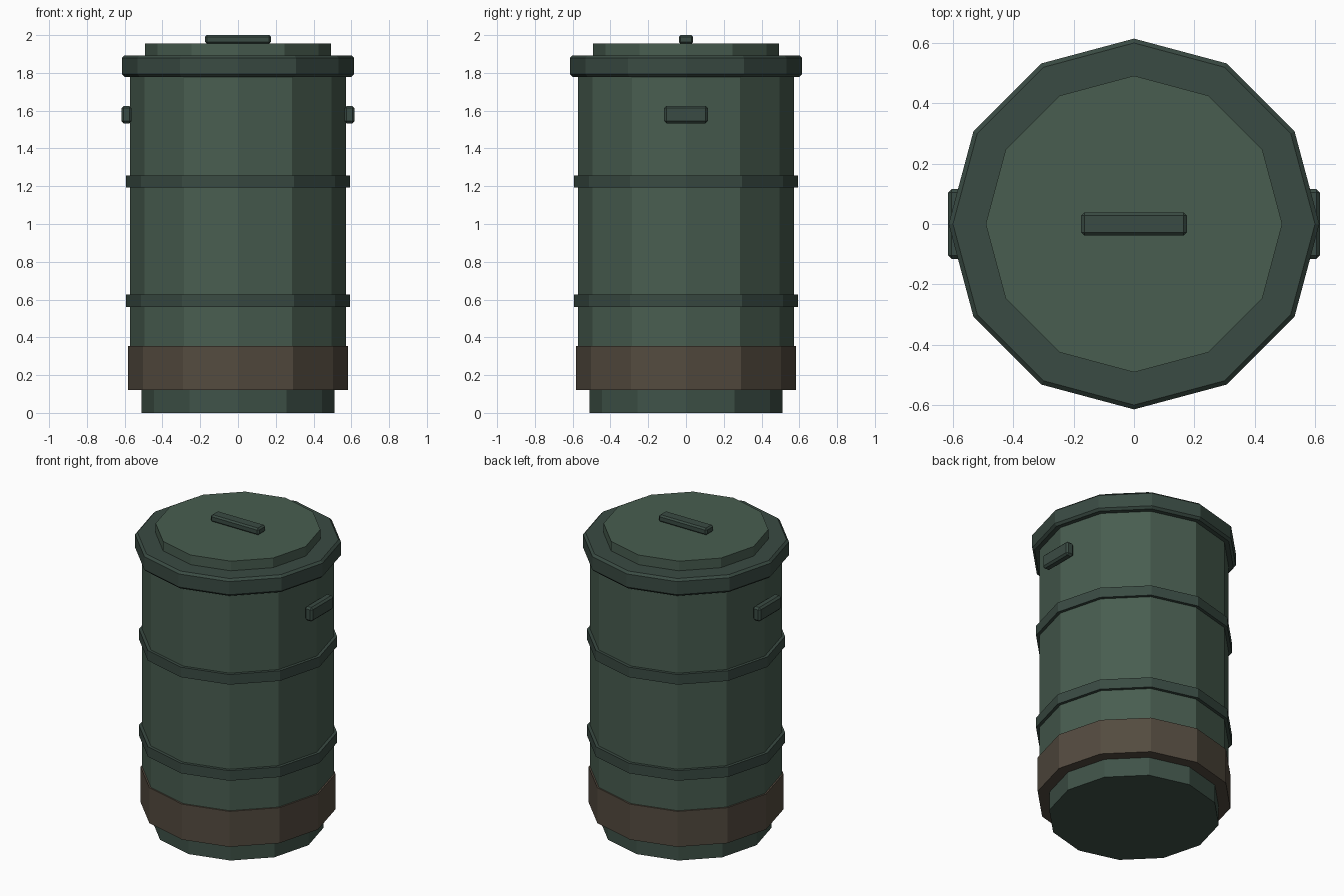
import bpy
import bmesh
from mathutils import Matrix

if "Cube" in bpy.data.objects:
    bpy.data.objects.remove(bpy.data.objects["Cube"])


def material(name, rgb):
    m = bpy.data.materials.new(name)
    m.diffuse_color = (*rgb, 1)
    m.use_nodes = True
    m.node_tree.nodes["Principled BSDF"].inputs["Base Color"].default_value = m.diffuse_color
    return m


GREEN = material("green_paint", (0.065, 0.11, 0.08))
TRIM = material("dark_trim", (0.042, 0.07, 0.056))
RUST = material("rust", (0.088, 0.07, 0.05))
BASE = material("base_paint", (0.05, 0.085, 0.065))


def finish(bm, name, mat):
    me = bpy.data.meshes.new(name)
    bm.to_mesh(me)
    bm.free()
    me.materials.append(mat)
    ob = bpy.data.objects.new(name, me)
    bpy.context.collection.objects.link(ob)
    return ob


def drum(name, r, z0, z1, mat, bevel=0.0):
    """Twelve-sided cylinder with corners on the axes; optional chamfered rims."""
    bm = bmesh.new()
    bmesh.ops.create_cone(bm, cap_ends=True, segments=12, radius1=r, radius2=r,
                          depth=z1 - z0,
                          matrix=Matrix.Translation((0, 0, (z0 + z1) / 2)))
    if bevel:
        rims = [e for e in bm.edges
                if abs(e.verts[0].co.z - e.verts[1].co.z) < 1e-4]
        bmesh.ops.bevel(bm, geom=rims, offset=bevel, segments=1, affect='EDGES')
    return finish(bm, name, mat)


def bar(name, centre, size, mat, bevel):
    """Box with chamfered edges."""
    bm = bmesh.new()
    bmesh.ops.create_cube(bm, size=1, matrix=Matrix.Translation(centre)
                          @ Matrix.Diagonal((*size, 1)))
    bmesh.ops.bevel(bm, geom=bm.edges[:], offset=bevel, segments=1, affect='EDGES')
    return finish(bm, name, mat)


# Can body and base
drum("base", 0.512, 0, 0.13, BASE)
drum("body", 0.572, 0.123, 1.80, GREEN)
drum("rust_band", 0.582, 0.122, 0.355, RUST)

# Reinforcing hoops
for i, z in enumerate((0.594, 1.225)):
    drum(f"hoop_{i + 1}", 0.592, z - 0.033, z + 0.033, TRIM)

# Lid
drum("lid_rim", 0.615, 1.779, 1.893, TRIM, bevel=0.014)
drum("lid_top", 0.492, 1.88, 1.956, GREEN)
bar("lid_handle", (0, 0, 1.977), (0.35, 0.076, 0.046), TRIM, 0.01)

# Side handles
for side, s in (("left", -1), ("right", 1)):
    bar(f"{side}_handle", (s * 0.59, 0, 1.579), (0.054, 0.232, 0.092), TRIM, 0.012)
